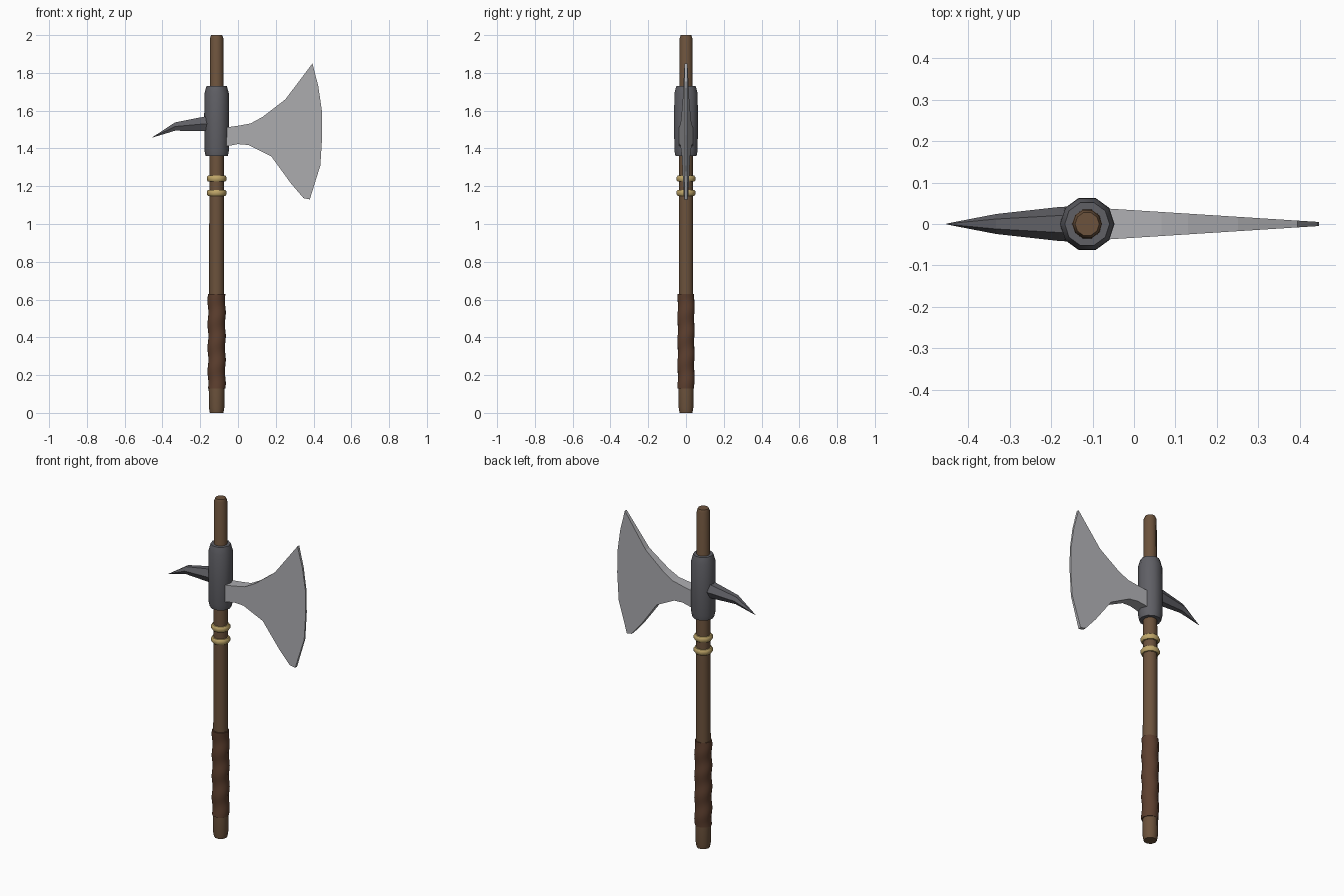
import bpy, bmesh, math

if "Cube" in bpy.data.objects:
    bpy.data.objects.remove(bpy.data.objects["Cube"])

AX = -0.113   # shaft axis x
SIDES = 10


def material(name, rgb):
    m = bpy.data.materials.new(name)
    m.diffuse_color = (*rgb, 1)
    m.use_nodes = True
    m.node_tree.nodes["Principled BSDF"].inputs["Base Color"].default_value = m.diffuse_color
    return m


wood = material("wood", (0.15, 0.085, 0.045))
leather = material("leather", (0.11, 0.05, 0.028))
brass = material("brass", (0.52, 0.38, 0.14))
dark_iron = material("dark_iron", (0.115, 0.115, 0.13))
steel = material("steel", (0.42, 0.42, 0.44))


def finish(name, bm, mat, smooth=True):
    bmesh.ops.recalc_face_normals(bm, faces=bm.faces)
    me = bpy.data.meshes.new(name)
    bm.to_mesh(me)
    bm.free()
    ob = bpy.data.objects.new(name, me)
    bpy.context.collection.objects.link(ob)
    me.materials.append(mat)
    if smooth:
        bpy.context.view_layer.objects.active = ob
        ob.select_set(True)
        bpy.ops.object.shade_smooth_by_angle(angle=math.radians(38))
        ob.select_set(False)
    return ob


def loft(name, rings, mat, closed=False, smooth=True):
    """Skin a list of equal-length point rings, capping or closing the ends."""
    bm = bmesh.new()
    rows = [[bm.verts.new(p) for p in ring] for ring in rings]
    n = len(rows[0])
    pairs = list(zip(rows, rows[1:])) + ([(rows[-1], rows[0])] if closed else [])
    for a, b in pairs:
        for i in range(n):
            j = (i + 1) % n
            bm.faces.new((a[i], a[j], b[j], b[i]))
    if not closed:
        bm.faces.new(rows[0])
        bm.faces.new(rows[-1])
    bmesh.ops.remove_doubles(bm, verts=bm.verts, dist=1e-5)
    return finish(name, bm, mat, smooth)


def circle(r, z, wave=lambda a: 0):
    angles = [2 * math.pi * i / SIDES for i in range(SIDES)]
    return [(AX + (r + wave(a)) * math.cos(a), (r + wave(a)) * math.sin(a), z) for a in angles]


# shaft
loft("shaft", [circle(r, z) for r, z in
               [(0.036, 0), (0.041, 0.03), (0.042, 0.13), (0.04, 0.63),
                (0.039, 1.1), (0.035, 1.985), (0.029, 2.0)]], wood)

# leather grip with a spiral wrap
grip = []
for k in range(29):
    z = 0.13 + 0.5 * k / 28
    grip.append(circle(0.046, z, lambda a: 0.0025 * math.sin(2 * math.pi * z / 0.125 - a)))
loft("grip", grip, leather)

# brass collars
for i, z in enumerate((1.165, 1.24)):
    section = [(0.036, -0.016), (0.046, -0.016), (0.052, -0.008),
               (0.052, 0.008), (0.046, 0.016), (0.036, 0.016)]
    loft(f"collar_{i + 1}", [circle(r, z + h) for r, h in section], brass, closed=True)

# socket around the shaft
loft("socket", [circle(r, z) for r, z in
                [(0.034, 1.36), (0.059, 1.36), (0.065, 1.39), (0.066, 1.54),
                 (0.065, 1.69), (0.054, 1.73), (0.034, 1.73)]], dark_iron, closed=True)

# wedge-shaped blade
outline = [(-0.07, 1.51), (0.0, 1.52), (0.066, 1.532), (0.13, 1.567), (0.251, 1.66),
           (0.394, 1.85), (0.425, 1.73), (0.444, 1.6), (0.446, 1.47), (0.436, 1.31),
           (0.38, 1.13), (0.347, 1.137), (0.28, 1.215), (0.177, 1.357),
           (0.056, 1.418), (0.0, 1.423), (-0.07, 1.41)]


def blade_half(x):
    return 0.037 - (x + 0.06) * 0.0635


loft("blade", [[(x, s * blade_half(x), z) for x, z in outline] for s in (-1, 1)], steel, smooth=False)


# hooked back spike
def hexagon(x, z, ry, rz):
    return [(x, ry * math.cos(i * math.pi / 3), z + rz * math.sin(i * math.pi / 3) / 0.866)
            for i in range(6)]


loft("back_spike", [hexagon(-0.14, 1.53, 0.043, 0.043), hexagon(-0.18, 1.53, 0.041, 0.038),
                    hexagon(-0.333, 1.516, 0.024, 0.022), hexagon(-0.452, 1.459, 0.001, 0.001)],
     dark_iron, smooth=False)
